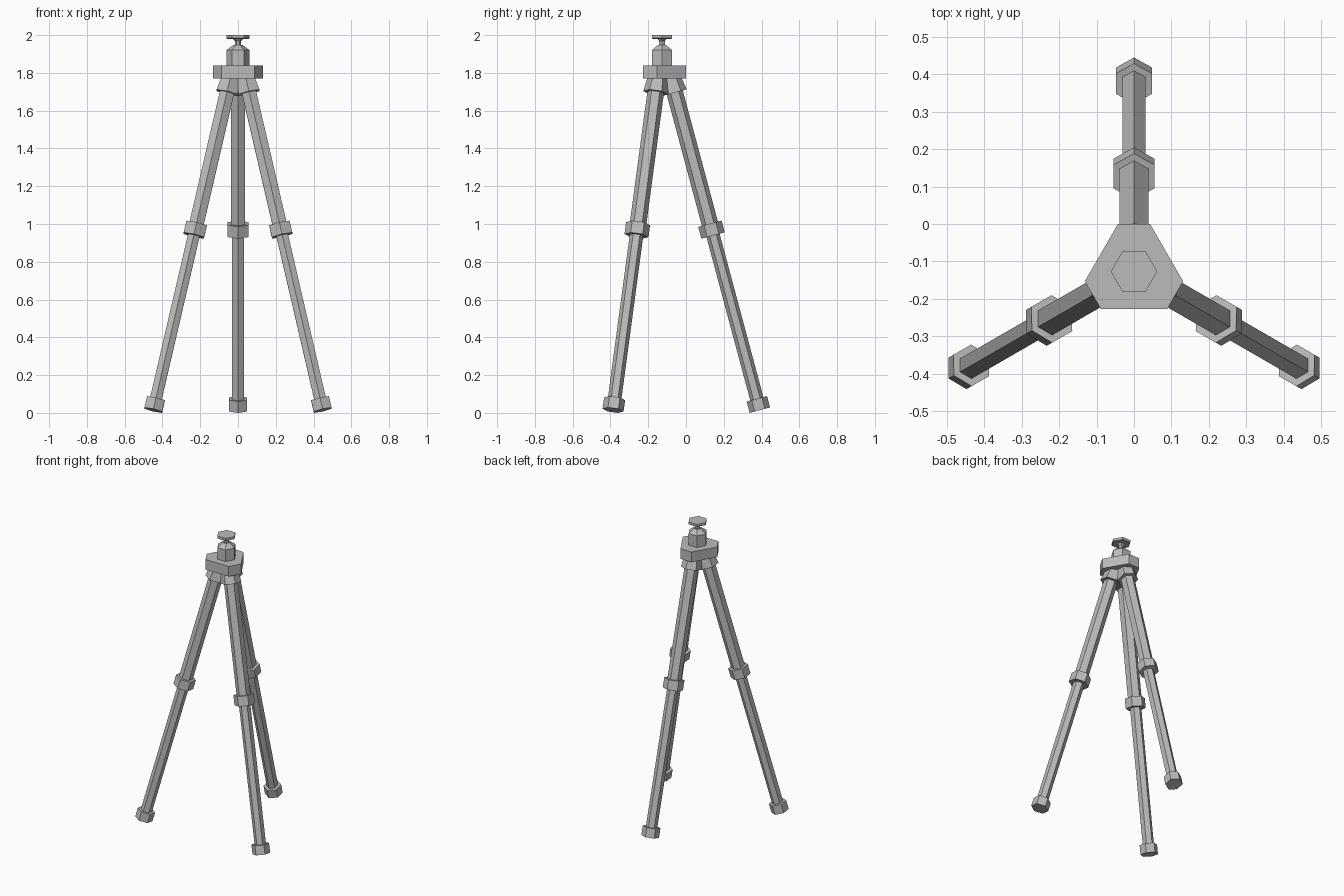
import bpy, bmesh
from math import radians, sin, cos, atan2, hypot
from mathutils import Matrix

if "Cube" in bpy.data.objects:
    bpy.data.objects.remove(bpy.data.objects["Cube"])

grey = bpy.data.materials.new("plain_grey")
grey.use_nodes = True
colour = (0.5, 0.5, 0.5, 1)
grey.diffuse_color = colour
grey.node_tree.nodes["Principled BSDF"].inputs["Base Color"].default_value = colour

HEX = [radians(60 * i) for i in range(6)]
CENTRE = Matrix.Translation((0, -0.127, 0))


def lathe(name, profile, matrix, angles=HEX):
    """Stack rings of (radius, height) into a closed faceted solid."""
    bm = bmesh.new()
    rings = [[bm.verts.new((r * cos(a), r * sin(a), h)) for a in angles]
             for r, h in profile]
    n = len(angles)
    for low, high in zip(rings, rings[1:]):
        for i in range(n):
            j = (i + 1) % n
            bm.faces.new((low[i], low[j], high[j], high[i]))
    bm.faces.new(rings[0][::-1])
    bm.faces.new(rings[-1])
    mesh = bpy.data.meshes.new(name)
    bm.to_mesh(mesh)
    bm.free()
    mesh.materials.append(grey)
    obj = bpy.data.objects.new(name, mesh)
    obj.matrix_world = matrix
    bpy.context.collection.objects.link(obj)


# Three splayed legs, each built along its own tilted axis
LEG_PARTS = {
    "foot": [(0.056, 0), (0.056, 0.062)],
    "lower_tube": [(0.036, 0.03), (0.036, 0.99)],
    "leg_clamp": [(0.064, 0.957), (0.064, 1.022)],
    "upper_tube": [(0.044, 0.99), (0.044, 1.83)],
    "leg_socket": [(0.066, 1.74), (0.052, 1.825)],
}
for side, angle in (("back", 90), ("front_right", 210), ("front_left", 330)):
    axis = (CENTRE @ Matrix.Rotation(radians(angle), 4, "Z")
            @ Matrix.Translation((0.518, 0, 0.0145))
            @ Matrix.Rotation(radians(-15), 4, "Y"))
    for part, profile in LEG_PARTS.items():
        lathe(f"{side}_{part}", profile, axis)

# Mounting plate: triangle with cut corners, one short side over each leg
half, reach = 0.043, 0.127
spread = atan2(half, reach)
corners = [radians(a) + s for a in (90, 210, 330) for s in (-spread, spread)]
radius = hypot(half, reach)
lathe("mounting_plate", [(radius, 1.77), (radius, 1.84)], CENTRE, corners)

# Head: column with bevelled shoulder, neck and top disc
lathe("head_column", [(0.062, 1.835), (0.062, 1.92), (0.026, 1.947)], CENTRE)
lathe("head_neck", [(0.017, 1.94), (0.017, 1.968), (0.03, 1.983)], CENTRE)
lathe("top_disc", [(0.056, 1.98), (0.062, 1.984), (0.062, 2.0)], CENTRE)
